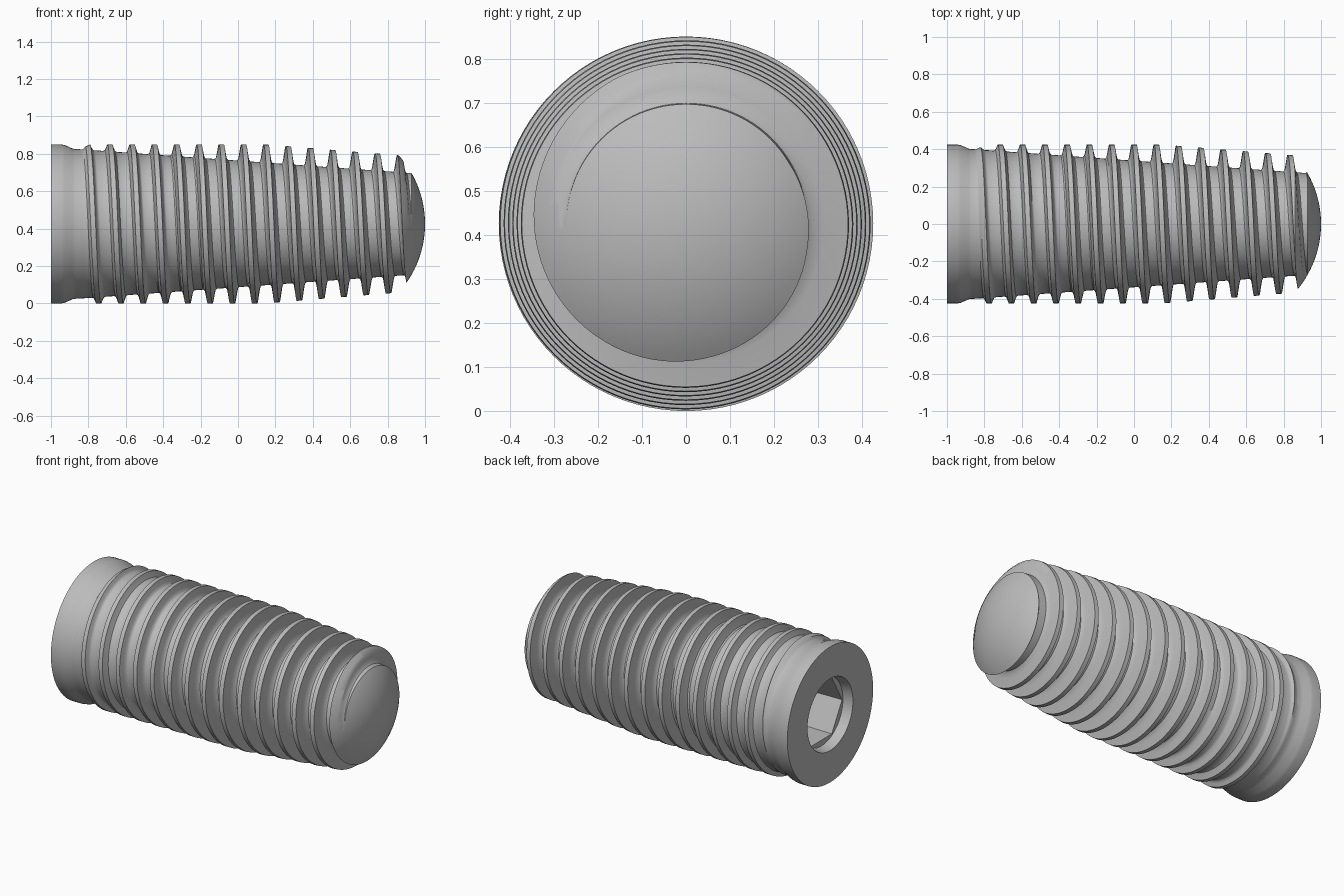
import bpy, bmesh
from math import pi, cos, sin, sqrt, radians

old = bpy.data.objects.get("Cube")
if old:
    bpy.data.objects.remove(old, do_unlink=True)

SEG = 96          # sides around the axis
AXIS_Z = 0.425    # height of the screw axis
PITCH = 0.1192
X_START, X_END = -0.85, 1.02

metal = bpy.data.materials.new("grey metal")
metal.use_nodes = True
GREY = (0.5, 0.5, 0.5, 1)
metal.diffuse_color = GREY
metal.node_tree.nodes["Principled BSDF"].inputs["Base Color"].default_value = GREY


def smooth(a, b, x):
    t = min(1, max(0, (x - a) / (b - a)))
    return t * t * (3 - 2 * t)


class Skin:
    """Collects faces around the x axis, sharing coincident points."""

    def __init__(self):
        self.bm = bmesh.new()
        self.cache = {}

    def point(self, x, r, j):
        a = 2 * pi * (j % SEG) / SEG
        co = (x, r * cos(a), AXIS_Z + r * sin(a))
        key = tuple(round(c, 5) for c in co)
        if key not in self.cache:
            self.cache[key] = self.bm.verts.new(co)
        return self.cache[key]

    def face(self, points):
        verts = list(dict.fromkeys(points))
        if len(verts) > 2 and not self.bm.faces.get(verts):
            self.bm.faces.new(verts)

    def loft(self, rings):
        # each ring is (x, radius function of the side number)
        for (x0, f0), (x1, f1) in zip(rings, rings[1:]):
            for j in range(SEG):
                k = (j + 1) % SEG
                self.face([self.point(x0, f0(j), j), self.point(x0, f0(k), k),
                           self.point(x1, f1(k), k), self.point(x1, f1(j), j)])

    def cap(self, x, f):
        self.face([self.point(x, f(j), j) for j in range(SEG)])

    def finish(self, name):
        bmesh.ops.recalc_face_normals(self.bm, faces=self.bm.faces)
        mesh = bpy.data.meshes.new(name)
        self.bm.to_mesh(mesh)
        self.bm.free()
        mesh.materials.append(metal)
        obj = bpy.data.objects.new(name, mesh)
        bpy.context.collection.objects.link(obj)
        return obj


def circle(r):
    return lambda j: r


def hexagon(apothem):
    return lambda j: apothem / cos((2 * pi * j / SEG) % (pi / 3) - pi / 6)


def star(r, depth):
    return lambda j: r + depth * cos(12 * pi * j / SEG)


def solid(name, rings):
    skin = Skin()
    skin.loft(rings)
    skin.cap(*rings[0])
    skin.cap(*rings[-1])
    return skin.finish(name)


# Tapered core and thread radii along the axis
def core(x):
    return 0.396 - 0.072 * (x + 0.8)


def crest(x):
    return 0.425 - 0.082 * max(0, x - 0.15)


# Thread section over one pitch: (position, height)
SECTION = [(-0.5, 0), (-0.3, 0), (-0.23, 0.1), (-0.18, 0.4), (-0.11, 1),
           (0.11, 1), (0.18, 0.4), (0.23, 0.1), (0.3, 0)]
ROWS = [(turn + t, h) for turn in range(-3, 17) for t, h in SECTION]

body = Skin()


def thread_point(row, j):
    t, h = ROWS[row]
    x = -0.715 + PITCH * (t + j / SEG)
    x = min(X_END, max(X_START, x))
    h *= smooth(X_START, -0.79, x) * (1 - smooth(0.94, 0.98, x))
    return body.point(x, core(x) + (crest(x) - core(x)) * h, j)


for row in range(len(ROWS) - 1):
    for j in range(SEG):
        body.face([thread_point(row, j), thread_point(row, j + 1),
                   thread_point(row + 1, j + 1), thread_point(row + 1, j)])

# Collar and end faces
collar = [(-1, 0.425), (-0.945, 0.425), (-0.925, 0.421), (-0.885, 0.403),
          (-0.868, 0.4), (X_START, core(X_START))]
body.loft([(x, circle(r)) for x, r in collar])
body.cap(-1, circle(0.425))
body.cap(X_END, circle(core(X_END)))
screw = body.finish("threaded_screw_body")

# Rounded tip cutter: a spherical end on a wide sleeve
TIP_R, TIP_X = 0.55, 0.45
tip_radii = [0.004 + 0.024 * i for i in range(21)]
tip = [(TIP_X + sqrt(TIP_R ** 2 - r * r), circle(r)) for r in tip_radii]
tip_cutter = solid("tip_cutter", tip + [(-1.2, circle(0.52))])

# Driver socket cutter: chamfer, hexagon, splined bore
socket_cutter = solid("socket_cutter", [
    (-1.05, circle(0.24)), (-0.99, circle(0.222)), (-0.94, circle(0.212)),
    (-0.94, hexagon(0.176)), (-0.72, hexagon(0.172)),
    (-0.72, star(0.13, 0.02)), (-0.5, star(0.13, 0.02)),
    (-0.5, circle(0.09)), (-0.3, circle(0.09))])

bpy.context.view_layer.objects.active = screw
for cutter, mode in ((tip_cutter, 'INTERSECT'), (socket_cutter, 'DIFFERENCE')):
    mod = screw.modifiers.new(cutter.name, 'BOOLEAN')
    mod.operation, mod.object, mod.solver = mode, cutter, 'EXACT'
    bpy.ops.object.modifier_apply(modifier=mod.name)
    bpy.data.objects.remove(cutter, do_unlink=True)

bpy.ops.object.select_all(action='DESELECT')
screw.select_set(True)
bpy.ops.object.shade_smooth_by_angle(angle=radians(35))
